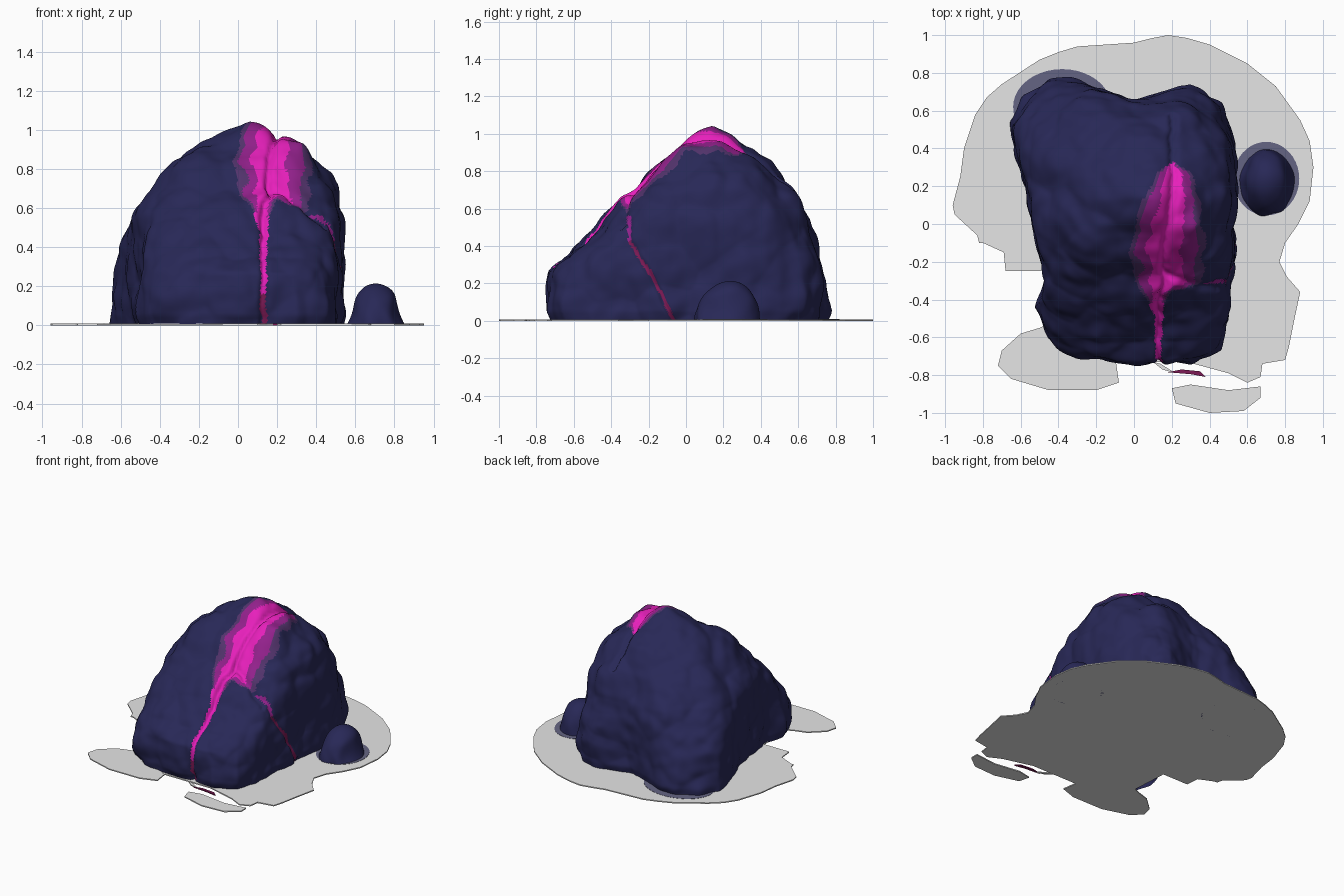
import bpy, bmesh, math
from mathutils import Vector, noise

cube = bpy.data.objects.get("Cube")
if cube:
    bpy.data.objects.remove(cube)


def material(name, r, g, b):
    mat = bpy.data.materials.new(name)
    mat.use_nodes = True
    mat.diffuse_color = (r, g, b, 1)
    shader = mat.node_tree.nodes["Principled BSDF"]
    shader.inputs["Base Color"].default_value = (r, g, b, 1)
    shader.inputs["Roughness"].default_value = 0.9
    return mat


navy = material("navy stone", 0.021, 0.021, 0.095)
dusky = material("dusky violet", 0.085, 0.033, 0.15)
purple = material("deep magenta", 0.29, 0.015, 0.26)
magenta = material("glowing magenta", 0.8, 0.014, 0.5)
crimson = material("dark crimson", 0.2, 0.01, 0.09)
grey = material("pale ground", 0.79, 0.79, 0.79)
slate = material("slate contact", 0.13, 0.13, 0.23)


def add_object(name, bm, mats, smooth=True):
    mesh = bpy.data.meshes.new(name)
    bm.to_mesh(mesh)
    bm.free()
    obj = bpy.data.objects.new(name, mesh)
    bpy.context.collection.objects.link(obj)
    for mat in mats:
        mesh.materials.append(mat)
    if smooth:
        mesh.polygons.foreach_set("use_smooth", [True] * len(mesh.polygons))
    return obj


def dome(subdivisions):
    """Upper half of a unit icosphere, open underneath."""
    bm = bmesh.new()
    bmesh.ops.create_icosphere(bm, subdivisions=subdivisions, radius=1)
    geom = bm.verts[:] + bm.edges[:] + bm.faces[:]
    bmesh.ops.bisect_plane(bm, geom=geom, plane_co=(0, 0, 0),
                           plane_no=(0, 0, 1), clear_inner=True)
    return bm


def ray_to_outline(u, v, outline):
    """Distance along (u, v) from the centre to a closed outline."""
    best = 0
    for (ax, ay), (bx, by) in zip(outline, outline[1:] + outline[:1]):
        ex, ey = bx - ax, by - ay
        det = u * ey - v * ex
        if abs(det) < 1e-9:
            continue
        t = (ax * ey - ay * ex) / det
        s = (ax * v - ay * u) / det
        if t > 0 and -1e-6 <= s <= 1 + 1e-6:
            best = max(best, t)
    return best or 1e3


def interpolate(x, table):
    """Piecewise linear lookup; each row is (key, values...)."""
    if x <= table[0][0]:
        return table[0][1:]
    for a, b in zip(table, table[1:]):
        if x <= b[0]:
            f = (x - a[0]) / (b[0] - a[0])
            return [p + (q - p) * f for p, q in zip(a[1:], b[1:])]
    return table[-1][1:]


# Boulder: footprint, front, side and two diagonal profiles blended together
footprint = [(.12, -.74), (.3, -.74), (.45, -.65), (.49, -.5), (.49, -.3), (.52, -.1),
             (.54, .1), (.54, .3), (.51, .5), (.46, .63), (.38, .69), (.28, .71),
             (.15, .68), (-.02, .66), (-.2, .72), (-.35, .8), (-.47, .79), (-.61, .7),
             (-.67, .55), (-.63, .35), (-.55, .15), (-.5, -.1), (-.47, -.3),
             (-.5, -.42), (-.45, -.6), (-.3, -.7), (-.05, -.75)]
front_profile = [(-.68, -.2), (-.68, .08), (-.61, .4), (-.56, .55), (-.4, .74), (-.2, .97),
                 (-.1, .99), (.06, 1.04), (.18, .96), (.33, .95), (.41, .81),
                 (.5, .7), (.53, .5), (.56, .2), (.56, -.2)]
side_profile = [(-.76, -.2), (-.78, .1), (-.74, .27), (-.61, .34), (-.4, .57), (-.2, .78),
                (0, .95), (.14, 1.03), (.3, .95), (.45, .84), (.56, .7),
                (.66, .54), (.72, .35), (.8, .05), (.8, -.2)]
rising_diagonal = [(-.82, -.2), (-.76, .15), (-.69, .27), (-.54, .48), (-.4, .66),
                   (-.23, .94), (.1, 1.08), (.42, .9), (.62, .65), (.74, .35), (.84, -.2)]
falling_diagonal = [(-.92, -.2), (-.8, .2), (-.57, .5), (-.42, .72), (-.18, .98),
                    (0, 1.08), (.19, 1), (.43, .81), (.67, .56), (.82, .28), (.98, -.2)]

# Glowing seam: y, centre x, half width to the right side, half width to the left side
seam = [(-.76, .13, .014, .014), (-.5, .13, .022, .022), (-.41, .13, .03, .05),
        (-.36, .14, .05, .09), (-.31, .16, .2, .14), (-.15, .16, .2, .18),
        (0, .18, .18, .17), (.15, .2, .14, .13), (.27, .21, .09, .09), (.33, .2, 0, 0)]
# Branch groove over the shoulder: x, centre y
branch = [(.15, -.25), (.3, -.32), (.45, -.34)]
# Fissure down the side: z, centre y
fissure = [(0, -.07), (.05, -.09), (.18, -.15), (.3, -.22), (.42, -.3), (.6, -.31)]


def seam_distance(p):
    centre, right, left = interpolate(p.y, seam)
    offset = p.x - centre - 0.012 * noise.noise(p * 14)
    return abs(offset), right if offset > 0 else left


def branch_distance(p):
    if not .15 < p.x < .45:
        return 1
    return abs(p.y - interpolate(p.x, branch)[0] - 0.012 * noise.noise(p * 12))


def fissure_distance(p):
    if p.x < .36 or p.z > .56:
        return 1
    return abs(p.y - interpolate(p.z, fissure)[0] - 0.01 * noise.noise(p * 16))


bm = dome(7)
half = math.sqrt(.5)
for vert in bm.verts:
    d = vert.co.normalized()
    reach = [ray_to_outline(d.x, d.y, footprint),
             ray_to_outline(d.x, d.z, front_profile),
             ray_to_outline(d.y, d.z, side_profile),
             ray_to_outline((d.x + d.y) * half, d.z, rising_diagonal),
             ray_to_outline((d.y - d.x) * half, d.z, falling_diagonal)]
    nearest = min(reach)
    r = nearest * sum((nearest / t) ** 22 for t in reach) ** (-1 / 22)
    p = d * r
    # Lumpy weathered surface and a raised summit
    lumps = 0.1 - noise.voronoi(p * 4)[0][0] * 0.22
    r += 0.014 + 0.24 * lumps + 0.022 * noise.noise(p * 5) + 0.012 * noise.noise(p * 12)
    r += 0.055 * math.exp(-((p.x - .06) ** 2 + (p.y - .14) ** 2) / .02)
    # Foot tucked in at the floor
    r -= 0.015 * max(0, 1 - p.z / .05)
    # Grooves along the seam, branch and fissure
    if p.y < .56 and (p.z > .1 or p.y < 0):
        r -= 0.03 * math.exp(-(seam_distance(p)[0] / .017) ** 2)
    r -= 0.02 * math.exp(-(branch_distance(p) / .018) ** 2)
    r -= 0.015 * math.exp(-(fissure_distance(p) / .012) ** 2)
    vert.co = d * r
    vert.co.z = max(vert.co.z, 0)

for face in bm.faces:
    p = face.calc_center_median()
    distance, width = seam_distance(p)
    ratio = distance / max(width, .001)
    if width > .05:
        ratio += 0.2 * noise.noise(p * 9)
    if p.y > .33:
        ratio = 2
    if p.y < -.42 and ratio < 1:
        face.material_index = 3 if p.z > .16 else 4
    elif ratio < .48:
        face.material_index = 3
    elif ratio < .82:
        face.material_index = 2
    elif ratio < 1:
        face.material_index = 1
    elif fissure_distance(p) < .011:
        face.material_index = 4 if p.z < .43 else 2
add_object("boulder", bm, [navy, dusky, purple, magenta, crimson])

# Small stone beside the boulder
bm = dome(5)
for vert in bm.verts:
    d = vert.co.copy()
    flare = 1 - 0.3 * math.sin(d.z * math.pi) * (1 - d.z)
    bump = 1 + 0.06 * noise.noise(d * 2)
    vert.co = Vector((.705 + .15 * d.x * flare * bump, .22 + .175 * d.y * bump,
                      .212 * d.z * (1 + .12 * d.y)))
add_object("small_stone", bm, [navy])


def plate(name, points, top, mat):
    """Thin flat slab standing on the floor."""
    bm = bmesh.new()
    face = bm.faces.new([bm.verts.new((x, y, 0)) for x, y in points])
    grown = bmesh.ops.extrude_face_region(bm, geom=[face])["geom"]
    for vert in grown:
        if isinstance(vert, bmesh.types.BMVert):
            vert.co.z = top
    bmesh.ops.recalc_face_normals(bm, faces=bm.faces)
    add_object(name, bm, [mat], smooth=False)


def ellipse(cx, cy, rx, ry, count=40):
    angles = [i * math.tau / count for i in range(count)]
    return [(cx + rx * math.cos(a), cy + ry * math.sin(a)) for a in angles]


# Ground sheets
plate("ground_sheet", [
    (-.95, .05), (-.96, .1), (-.92, .25), (-.9, .4), (-.84, .58), (-.78, .67), (-.7, .74),
    (-.5, .87), (-.4, .91), (-.3, .94), (0, .96), (.1, .985), (.18, 1), (.28, .985),
    (.4, .95), (.6, .85), (.75, .73), (.88, .55), (.93, .44), (.95, .3), (.93, .12),
    (.87, 0), (.8, -.1), (.77, -.2), (.81, -.28), (.88, -.36), (.85, -.5), (.82, -.65),
    (.8, -.72), (.68, -.74), (.67, -.81), (.6, -.84), (.5, -.79), (.28, -.73),
    (-.1, -.73), (-.3, -.68), (-.45, -.58), (-.47, -.25),
    (-.68, -.25), (-.69, -.15), (-.8, -.1), (-.82, -.1), (-.83, -.06)], .008, grey)
plate("ground_patch_right", [
    (-.4, -.5), (-.5, -.55), (-.6, -.58), (-.7, -.67), (-.72, -.75), (-.65, -.82),
    (-.45, -.88), (-.2, -.88), (-.08, -.84), (-.1, -.7)], .0078, grey)
plate("ground_patch_front", [
    (.2, -.87), (.3, -.85), (.5, -.88), (.67, -.86), (.67, -.92), (.58, -.99),
    (.4, -1), (.22, -.95)], .008, grey)
plate("ground_sliver", [(.1, -.73), (.15, -.77), (.22, -.79), (.14, -.74)], .0075, grey)
plate("crimson_sliver", [
    (.18, -.785), (.25, -.77), (.35, -.78), (.38, -.81), (.3, -.795)], .008, crimson)

# Dark contact patches where the stones meet the ground
plate("small_stone_contact", ellipse(.7, .24, .175, .195), .0095, slate)
plate("boulder_contact", ellipse(-.38, .62, .26, .2), .0095, slate)
